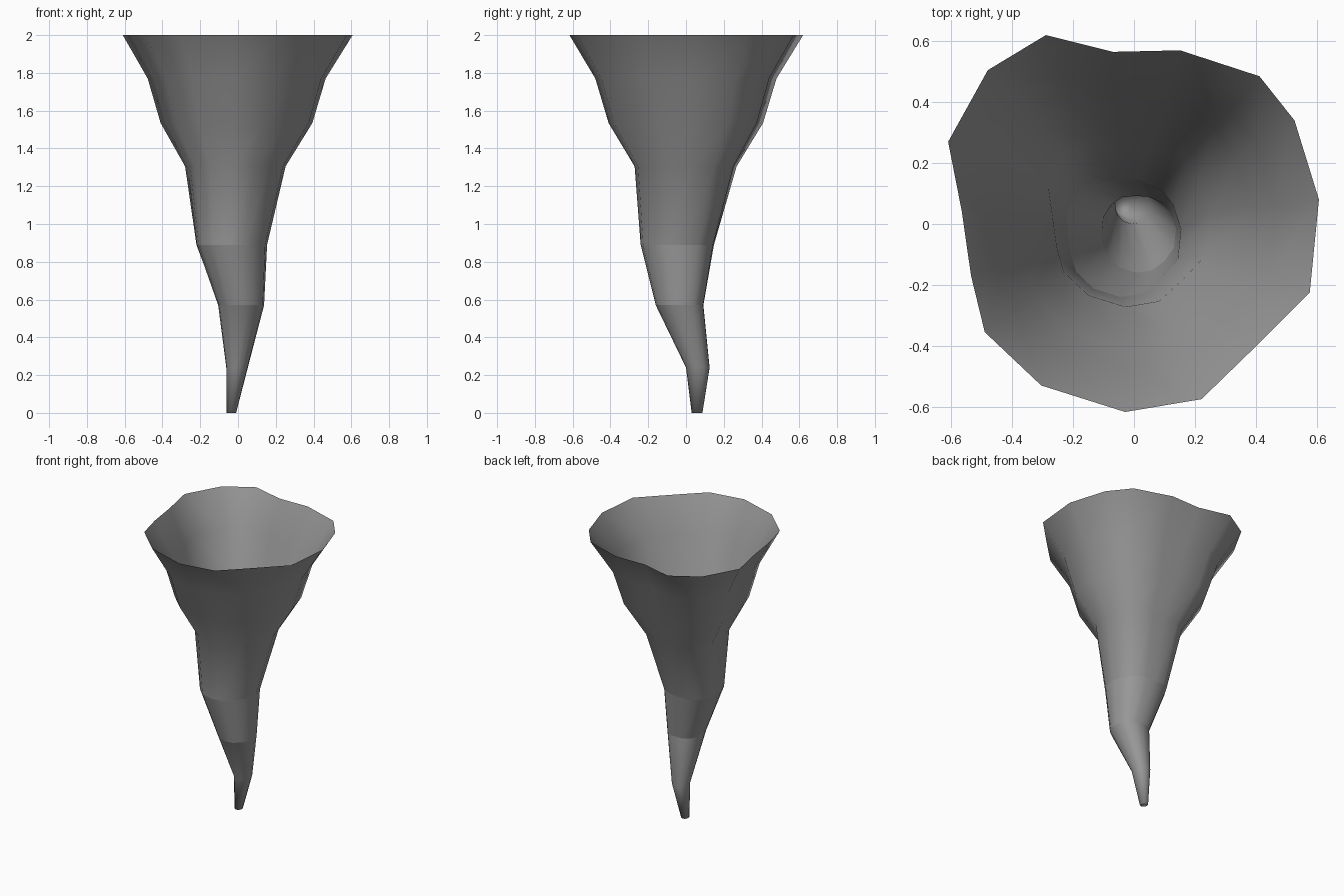
import bpy, bmesh, math

if "Cube" in bpy.data.objects:
    bpy.data.objects.remove(bpy.data.objects["Cube"])

# Irregular rim outline seen from above
RIM = [(0.605, 0.08), (0.525, 0.34), (0.41, 0.485), (0.15, 0.57), (-0.07, 0.565),
       (-0.29, 0.62), (-0.48, 0.505), (-0.61, 0.27), (-0.565, 0.04), (-0.535, -0.17),
       (-0.49, -0.355), (-0.305, -0.53), (-0.03, -0.617), (0.22, -0.575),
       (0.40, -0.40), (0.575, -0.225)]

# Rings: z, x min, x max, y min, y max, share of the irregular outline
RINGS = [(0.00, -0.06, -0.01, 0.03, 0.087, 0.0),
         (0.24, -0.062, 0.052, 0.00, 0.125, 0.1),
         (0.57, -0.105, 0.138, -0.16, 0.092, 0.3),
         (0.89, -0.22, 0.154, -0.24, 0.148, 0.6),
         (1.305, -0.28, 0.252, -0.272, 0.268, 0.85),
         (1.535, -0.41, 0.394, -0.41, 0.408, 1.0),
         (1.77, -0.478, 0.464, -0.48, 0.479, 1.0),
         (2.00, -0.61, 0.607, -0.617, 0.62, 1.0)]
CREASES = (2, 3)


def fit(values, low, high):
    a, b = min(values), max(values)
    return [low + (v - a) / (b - a) * (high - low) for v in values]


def outline(x0, x1, y0, y1, k):
    pts = []
    for x, y in RIM:
        r = math.hypot(x, y)
        s = k + (1 - k) * 0.59 / r
        pts.append((x * s, y * s))
    return zip(fit([p[0] for p in pts], x0, x1), fit([p[1] for p in pts], y0, y1))


# Twisting funnel skinned through the rings, open at the top
bm = bmesh.new()
loops = [[bm.verts.new((x, y, z)) for x, y in outline(*rest)] for z, *rest in RINGS]
n = len(RIM)
for low, high in zip(loops, loops[1:]):
    for i in range(n):
        j = (i + 1) % n
        bm.faces.new((low[i], low[j], high[j], high[i])).smooth = True

# Closed tip
bm.faces.new(loops[0][::-1]).smooth = True

# Shading breaks between the tail, the neck and the cone
for c in CREASES:
    for i in range(n):
        bm.edges.get((loops[c][i], loops[c][(i + 1) % n])).smooth = False

mesh = bpy.data.meshes.new("funnel")
bm.to_mesh(mesh)
bm.free()

# Dark grey
grey = bpy.data.materials.new("dark_grey")
grey.diffuse_color = (0.31, 0.31, 0.31, 1)
grey.use_nodes = True
grey.node_tree.nodes["Principled BSDF"].inputs["Base Color"].default_value = grey.diffuse_color
mesh.materials.append(grey)
bpy.context.collection.objects.link(bpy.data.objects.new("funnel", mesh))
